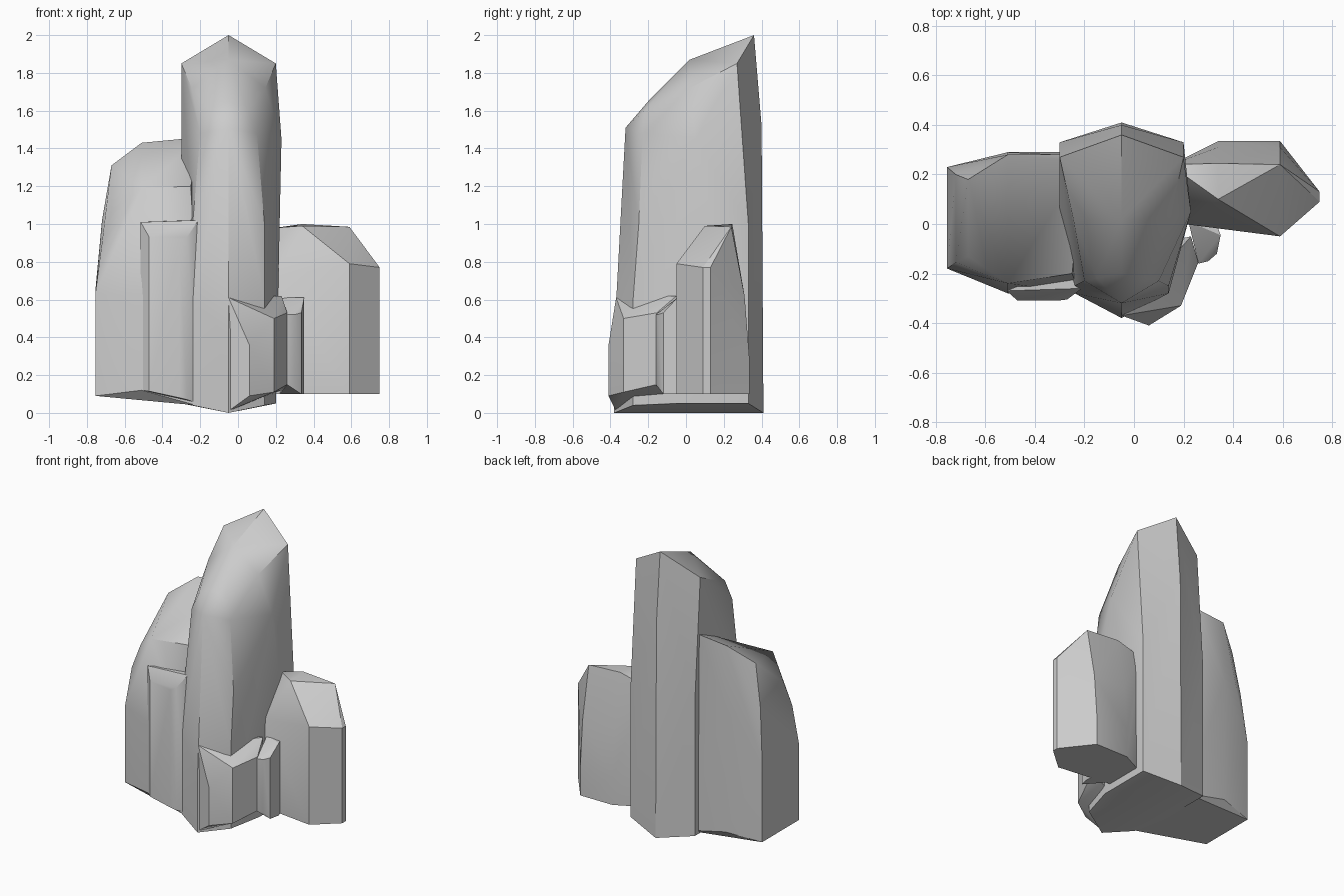
import bpy, bmesh, math


def rock(name, points):
    """Faceted stone: convex skin around its corner points."""
    bm = bmesh.new()
    for p in points:
        bm.verts.new(p)
    res = bmesh.ops.convex_hull(bm, input=bm.verts[:])
    loose = [v for v in bm.verts if not v.link_faces]
    bmesh.ops.delete(bm, geom=loose, context='VERTS')
    bmesh.ops.dissolve_limit(bm, angle_limit=math.radians(2),
                             verts=bm.verts[:], edges=bm.edges[:])
    bmesh.ops.recalc_face_normals(bm, faces=bm.faces[:])
    me = bpy.data.meshes.new(name)
    bm.to_mesh(me)
    bm.free()
    ob = bpy.data.objects.new(name, me)
    bpy.context.collection.objects.link(ob)
    bpy.ops.object.select_all(action='DESELECT')
    bpy.context.view_layer.objects.active = ob
    ob.select_set(True)
    bpy.ops.object.shade_smooth_by_angle(angle=math.radians(30))
    return ob


def column(outline, bottoms, tops):
    """Corner points of a prism with its own bottom and top height per corner."""
    return ([(x, y, z) for (x, y), z in zip(outline, bottoms)] +
            [(x, y, z) for (x, y), z in zip(outline, tops)])


# Tall central pillar: symmetric about x = -0.05, given as half-width, y, z
spine = [(0, 0.36, 2.0), (0, 0.02, 1.87), (0, -0.2, 1.65), (0, -0.32, 1.51),
         (0, -0.345, 1.0), (0, -0.38, 0.4), (0, -0.38, 0), (0, 0.41, 0),
         (0, 0.41, 0.9), (0, 0.40, 1.52)]
half = [(0.25, 0.27, 1.85), (0.195, 0.02, 1.72), (0.10, -0.22, 1.6),
        (0.15, -0.23, 1.48), (0.19, -0.25, 1.0), (0.19, -0.28, 0.6),
        (0.19, -0.28, 0.04), (0.25, 0.33, 0.05), (0.25, 0.33, 1.0),
        (0.25, -0.05, 0.05), (0.25, 0.0, 1.2)]
pillar = [(s * w - 0.05, y, z) for w, y, z in spine + half for s in (-1, 1)]
rock("central_pillar", pillar + [(0.23, 0.05, 1.45)])

# Broad left shoulder with a rounded outer edge and forward sloping top
left = column([(-0.755, 0.23), (-0.755, -0.18), (-0.51, -0.28), (-0.22, -0.28),
               (-0.2, 0.29), (-0.51, 0.29)],
              [0.09, 0.09, 0.12, 0.04, 0.05, 0.12],
              [0.65, 0.63, 0.62, 0.62, 1.0, 1.0])
rock("left_shoulder", left + [
    (-0.72, 0.20, 1.02), (-0.72, -0.155, 0.9), (-0.67, 0.18, 1.31),
    (-0.67, -0.13, 1.06), (-0.51, 0.28, 1.43), (-0.51, -0.24, 1.19),
    (-0.3, 0.28, 1.45), (-0.25, -0.2, 1.2), (-0.2, 0.25, 1.45)])

# Thin slab against the left shoulder
rock("left_slab", column(
    [(-0.515, -0.27), (-0.47, -0.31), (-0.31, -0.31), (-0.27, -0.305),
     (-0.21, -0.26), (-0.3, -0.18)],
    [0.12, 0.115, 0.08, 0.07, 0.05, 0.06],
    [1.01, 0.93, 0.91, 0.93, 1.02, 1.02]))

# Right boulder with a sloping roof
right = column([(0.15, 0.24), (0.34, 0.335), (0.59, 0.335), (0.75, 0.13),
                (0.75, 0.09), (0.59, -0.05), (0.34, 0.0), (0.2, 0.0)],
               [0.1] * 8,
               [0.95, 0.3, 0.3, 0.77, 0.77, 0.79, 0.75, 0.72])
rock("right_boulder", right + [
    (0.34, 0.10, 0.99), (0.34, 0.245, 1.0), (0.59, 0.24, 0.985),
    (0.34, 0.31, 0.62), (0.59, 0.31, 0.62), (0.2, 0.2, 0.98)])

# Low wedge at the front right
rock("front_wedge", column(
    [(-0.05, -0.37), (0.06, -0.41), (0.19, -0.33), (0.26, -0.155),
     (0.23, -0.05), (0.0, -0.1)],
    [0.01, 0.09, 0.11, 0.15, 0.12, 0.06],
    [0.61, 0.36, 0.5, 0.53, 0.62, 0.62]))

# Small post tucked between wedge and boulder
rock("small_post", column(
    [(0.26, -0.16), (0.3, -0.15), (0.335, -0.12), (0.35, -0.045),
     (0.33, 0.01), (0.22, 0.01)],
    [0.15, 0.15, 0.1, 0.1, 0.1, 0.1],
    [0.52, 0.52, 0.53, 0.61, 0.61, 0.61]))
